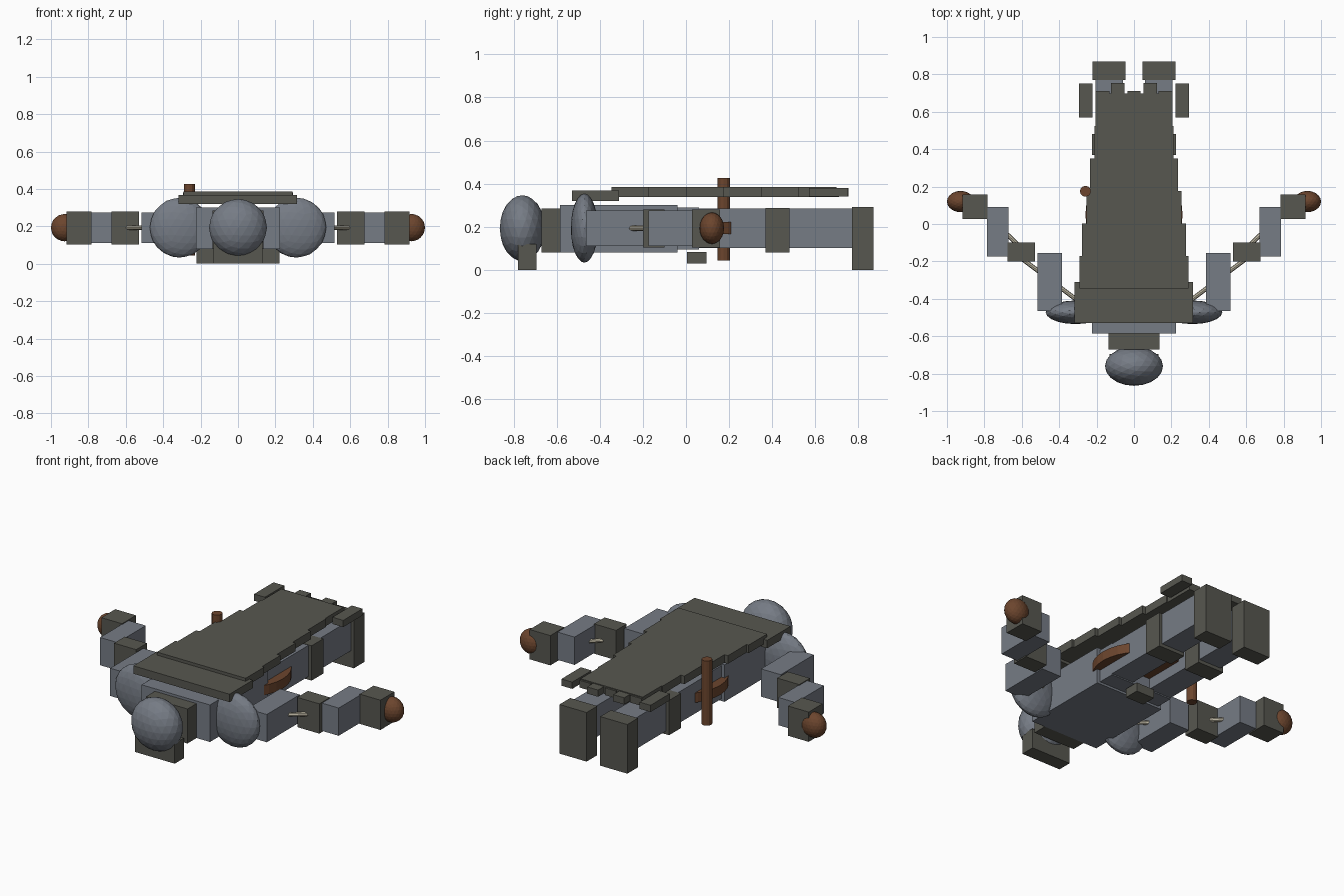
import bpy
from mathutils import Vector

if "Cube" in bpy.data.objects:
    bpy.data.objects.remove(bpy.data.objects["Cube"], do_unlink=True)


def material(name, rgb):
    m = bpy.data.materials.new(name)
    m.use_nodes = True
    m.diffuse_color = (*rgb, 1)
    m.node_tree.nodes["Principled BSDF"].inputs["Base Color"].default_value = (*rgb, 1)
    return m


SLATE = material("slate grey", (0.18, 0.20, 0.235))
DARK = material("dark olive grey", (0.095, 0.095, 0.08))
BROWN = material("leather brown", (0.15, 0.06, 0.027))
BONE = material("pale bone", (0.52, 0.48, 0.37))


def finish(name, mat):
    ob = bpy.context.object
    ob.name = name
    ob.data.materials.append(mat)
    return ob


def box(name, mat, x, y, z):
    """Block given by its extent on each axis."""
    spans = (x, y, z)
    bpy.ops.mesh.primitive_cube_add(size=1, location=[(a + b) / 2 for a, b in spans])
    ob = finish(name, mat)
    ob.scale = [b - a for a, b in spans]
    return ob


def ball(name, mat, centre, radii):
    bpy.ops.mesh.primitive_ico_sphere_add(subdivisions=3, radius=1, location=centre)
    ob = finish(name, mat)
    ob.scale = radii
    return ob


def rod(name, mat, start, end, radius, sides=12):
    a, b = Vector(start), Vector(end)
    bpy.ops.mesh.primitive_cylinder_add(vertices=sides, radius=radius,
                                        depth=(b - a).length, location=(a + b) / 2)
    ob = finish(name, mat)
    ob.rotation_euler = (b - a).to_track_quat('Z', 'Y').to_euler()
    return ob


def flip(s, a, b):
    return tuple(sorted((s * a, s * b)))


# Head, jaw and neck
ball("head", SLATE, (0, -0.76, 0.193), (0.155, 0.105, 0.153))
box("jaw_block", DARK, (-0.13, 0.13), (-0.78, -0.695), (0, 0.12))
box("neck", DARK, (-0.137, 0.137), (-0.67, -0.57), (0.08, 0.285))

# Trunk
box("chest", SLATE, (-0.225, 0.225), (-0.585, -0.04), (0.08, 0.3))
box("waist", SLATE, (-0.205, 0.205), (-0.04, 0.06), (0.093, 0.29))
rod("belt", BROWN, (0, 0.05, 0.165), (0, 0.05, 0.222), 0.26, 32)
box("buckle", DARK, (-0.06, 0.06), (0.005, 0.095), (0.03, 0.083))

for s, side in ((1, "left"), (-1, "right")):
    # Arm
    ball(side + "_shoulder", SLATE, (s * 0.312, -0.472, 0.193), (0.16, 0.063, 0.16))
    box(side + "_upper_arm", SLATE, flip(s, 0.385, 0.515), (-0.465, -0.155), (0.11, 0.275))
    box(side + "_elbow", DARK, flip(s, 0.53, 0.675), (-0.2, -0.1), (0.103, 0.28))
    box(side + "_forearm", SLATE, flip(s, 0.67, 0.785), (-0.175, 0.09), (0.11, 0.275))
    box(side + "_cuff", DARK, flip(s, 0.782, 0.918), (0.027, 0.158), (0.103, 0.28))
    ball(side + "_fist", BROWN, (s * 0.927, 0.12, 0.193), (0.073, 0.057, 0.073))
    rod(side + "_upper_bone", BONE, (s * 0.3, -0.41, 0.193), (s * 0.6, -0.185, 0.193), 0.012, 8)
    rod(side + "_lower_bone", BONE, (s * 0.6, -0.13, 0.193), (s * 0.71, -0.025, 0.193), 0.012, 8)
    # Leg
    box(side + "_leg", SLATE, flip(s, 0.058, 0.205), (0.05, 0.78), (0.1, 0.285))
    box(side + "_knee", DARK, flip(s, 0.05, 0.225), (0.37, 0.48), (0.08, 0.287))
    box(side + "_foot", DARK, flip(s, 0.045, 0.223), (0.77, 0.87), (0, 0.292))
    # Torn cape ends
    box(side + "_cape_scrap", DARK, flip(s, 0.222, 0.293), (0.57, 0.752), (0.34, 0.38))
    box(side + "_outer_tatter", DARK, flip(s, 0.13, 0.205), (0.65, 0.71), (0.337, 0.38))
    box(side + "_inner_tatter", DARK, flip(s, 0.05, 0.122), (0.65, 0.755), (0.34, 0.38))

box("middle_tatter", DARK, (-0.035, 0.035), (0.65, 0.71), (0.337, 0.38))

# Cape narrowing in steps toward the feet
box("cape_collar", DARK, (-0.317, 0.315), (-0.53, -0.31), (0.32, 0.367))
step = 0.174
for i, w in enumerate((0.292, 0.278, 0.255, 0.235, 0.212, 0.205)):
    y = -0.345 + i * step
    box(f"cape_band_{i + 1}", DARK, (-w, w), (y, y + step), (0.337, 0.385))

# Upright handle at the hip
rod("hip_handle", BROWN, (-0.26, 0.175, 0.043), (-0.26, 0.175, 0.427), 0.029)
